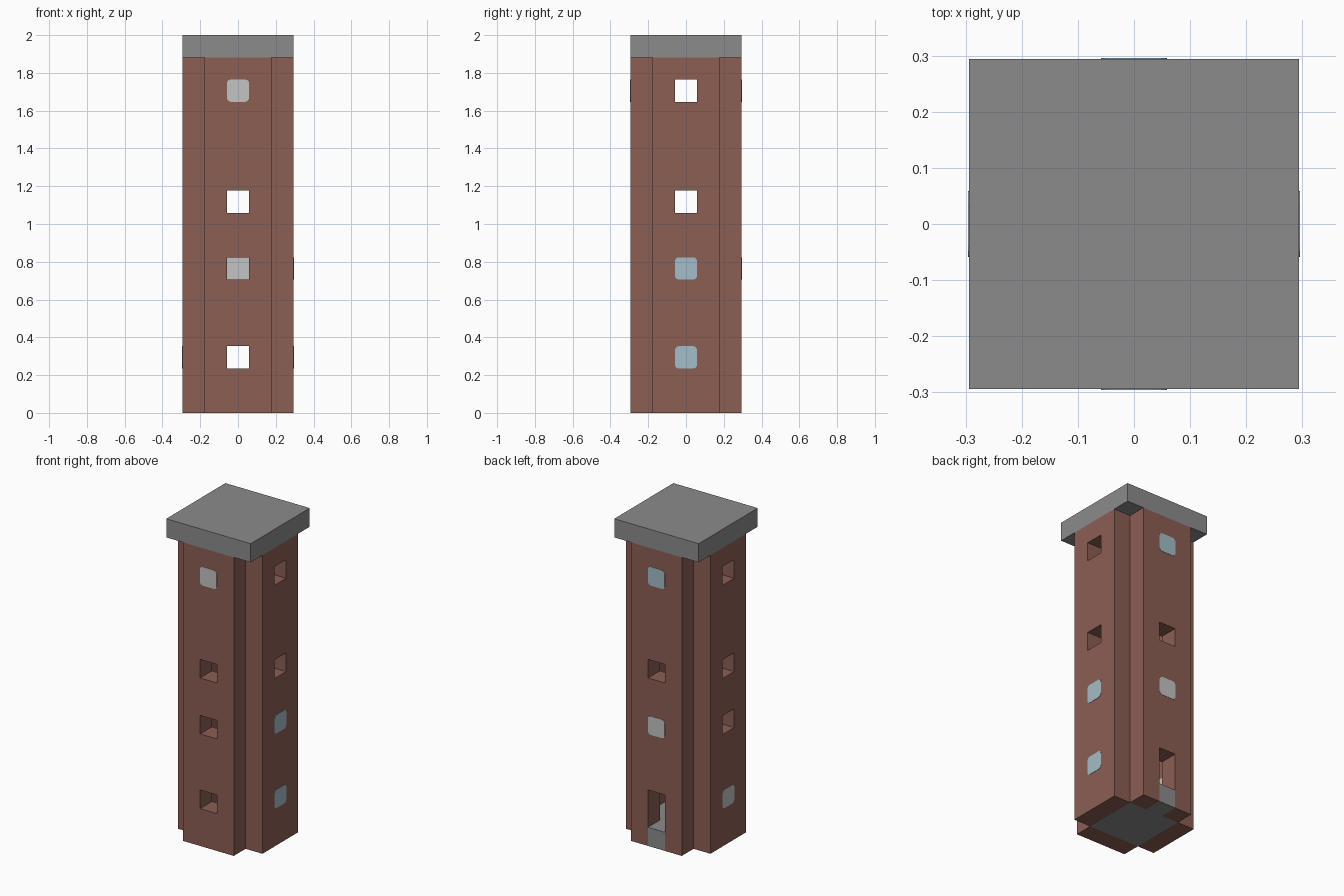
import bpy
import bmesh
from math import radians
from mathutils import Matrix, Vector

default = bpy.data.objects.get("Cube")
if default:
    bpy.data.objects.remove(default, do_unlink=True)

U = 2 / 34          # building module: the tower is 34 modules tall
WALL_TOP = 32


def material(name, colour):
    mat = bpy.data.materials.new(name)
    mat.use_nodes = True
    mat.diffuse_color = (*colour, 1)
    mat.node_tree.nodes["Principled BSDF"].inputs["Base Color"].default_value = (*colour, 1)
    return mat


BRICK = material("brown brick", (0.26, 0.113, 0.088))
STONE = material("grey stone", (0.26, 0.26, 0.26))
LIGHT = material("light grey shutter", (0.55, 0.55, 0.55))
GLASS = material("pale blue glass", (0.37, 0.51, 0.57))


def finish(bm, name, mat, angle=0):
    bmesh.ops.recalc_face_normals(bm, faces=bm.faces)
    bm.transform(Matrix.Rotation(radians(angle), 4, "Z") @ Matrix.Scale(U, 4))
    mesh = bpy.data.meshes.new(name)
    bm.to_mesh(mesh)
    bm.free()
    mesh.materials.append(mat)
    obj = bpy.data.objects.new(name, mesh)
    bpy.context.collection.objects.link(obj)
    return obj


def add_box(bm, low, high):
    low, high = Vector(low), Vector(high)
    size = Matrix.Diagonal((*(high - low), 1))
    return bmesh.ops.create_cube(
        bm, size=1, matrix=Matrix.Translation((low + high) / 2) @ size)["verts"]


def box(name, mat, low, high, angle=0):
    bm = bmesh.new()
    add_box(bm, low, high)
    return finish(bm, name, mat, angle)


def wall(name, openings, angle):
    """Front-facing slab, pierced in its middle column, then turned."""
    bm = bmesh.new()
    levels = sorted({0, WALL_TOP} | {z for span in openings for z in span})
    columns = (-3, -1, 1, 3)
    for z0, z1 in zip(levels, levels[1:]):
        for i, (x0, x1) in enumerate(zip(columns, columns[1:])):
            if i == 1 and (z0, z1) in openings:
                continue
            corners = ((x0, z0), (x1, z0), (x1, z1), (x0, z1))
            bm.faces.new([bm.verts.new((x, -5, z)) for x, z in corners])
    bmesh.ops.remove_doubles(bm, verts=bm.verts, dist=0.001)
    slab = bmesh.ops.extrude_face_region(bm, geom=bm.faces[:])["geom"]
    moved = [v for v in slab if isinstance(v, bmesh.types.BMVert)]
    bmesh.ops.translate(bm, verts=moved, vec=(0, 2, 0))
    finish(bm, name, BRICK, angle)


def window(name, mat, z, angle):
    """Rounded pane on the outer face, square pane on the inner face."""
    bm = bmesh.new()
    verts = add_box(bm, (-1, -5.03, z), (1, -4.97, z + 2))
    edges = {e for v in verts for e in v.link_edges
             if abs(e.verts[0].co.y - e.verts[1].co.y) > 0.01}
    bmesh.ops.bevel(bm, geom=list(edges), offset=0.35, segments=3,
                    profile=0.5, affect="EDGES")
    add_box(bm, (-1, -3.03, z), (1, -2.97, z + 2))
    finish(bm, name, mat, angle)


# Walls: turn angle, openings (bottom, top), filled windows (bottom, material)
sides = {
    "front": (0, [(4, 6), (12, 14), (18, 20)], [(28, LIGHT)]),
    "left": (90, [(18, 20), (28, 30)], [(4, GLASS), (12, GLASS)]),
    "back": (180, [(0, 6), (18, 20)], [(12, LIGHT), (28, GLASS)]),
    "right": (270, [(12, 14), (18, 20), (28, 30)], [(4, LIGHT)]),
}
for side, (angle, openings, panes) in sides.items():
    wall(side + "_wall", openings, angle)
    for number, (z, mat) in enumerate(panes, 1):
        window(f"{side}_window_{number}", mat, z, angle)

# Stone floor, doorstep and roof slab
box("floor", STONE, (-3, -3, 0), (3, 3, 2))
box("doorstep", STONE, (-1, -5, 0), (1, -3, 2), 180)
box("roof", STONE, (-5, -5, WALL_TOP), (5, 5, 34))
